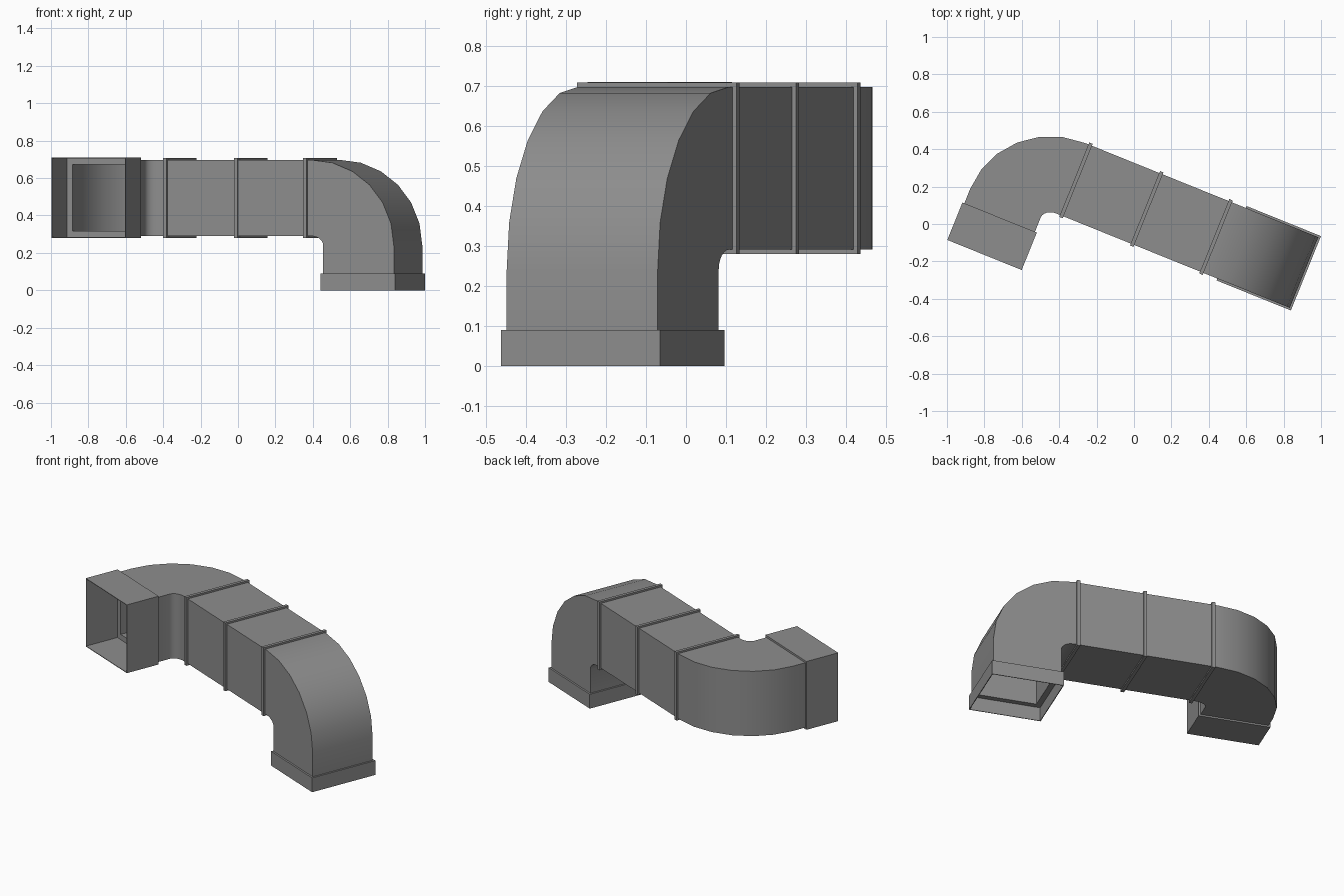
import bpy, bmesh, math
from mathutils import Matrix, Vector

if "Cube" in bpy.data.objects:
    bpy.data.objects.remove(bpy.data.objects["Cube"])

HALF, WALL = 0.2035, 0.026       # duct half width, wall thickness
HOLE = HALF - WALL               # half width of the opening
LIP = 0.2145                     # half width of flanges and collars
CV, CZ = 0.10, 0.494             # duct centre line
TURN = math.radians(-22)         # heading of the whole run

metal = bpy.data.materials.new("duct grey")
metal.diffuse_color = (0.27, 0.27, 0.27, 1)
metal.use_nodes = True
metal.node_tree.nodes["Principled BSDF"].inputs["Base Color"].default_value = metal.diffuse_color


def skin(name, rings, frame):
    """Join four-cornered rings into one closed hollow shell."""
    bm = bmesh.new()
    loops = [[bm.verts.new(frame @ Vector(p)) for p in r] for r in rings]
    for i, a in enumerate(loops):
        b = loops[(i + 1) % len(loops)]
        for k in range(4):
            m = (k + 1) % 4
            bm.faces.new((a[k], a[m], b[m], b[k]))
    bmesh.ops.recalc_face_normals(bm, faces=bm.faces)
    mesh = bpy.data.meshes.new(name)
    bm.to_mesh(mesh)
    bm.free()
    mesh.materials.append(metal)
    ob = bpy.data.objects.new(name, mesh)
    ob.rotation_euler.z = TURN
    bpy.context.collection.objects.link(ob)
    bpy.ops.object.select_all(action='DESELECT')
    ob.select_set(True)
    bpy.context.view_layer.objects.active = ob
    bpy.ops.object.shade_smooth_by_angle(angle=math.radians(30))
    return ob


def square(a, h):
    return [(a, -h, -h), (a, h, -h), (a, h, h), (a, -h, h)]


def square_tube(name, profile, frame):
    """Closed profile of (distance along, half width) swept round a square."""
    return skin(name, [square(a, h) for a, h in profile], frame)


def elbow_rings(t, length):
    """Cross-sections of a bend turning from the first axis to the second."""
    h = HALF - t
    pairs = [((0, -h), (0, h))]
    for k in range(7):
        s, c = math.sin(math.radians(15 * k)), math.cos(math.radians(15 * k))
        pairs.append(((0.03 + (0.4775 - t) * s, 0.254 - (0.4575 - t) * c),
                      (0.03 + (0.0705 + t) * s, 0.254 - (0.0505 + t) * c)))
    (oa, _), (ia, _) = pairs[-1]
    pairs.append(((oa, length), (ia, length)))
    return [[(*o, -h), (*i, -h), (*i, h), (*o, h)] for o, i in pairs]


def axes(origin, a, b, c):
    m = Matrix((a, b, c)).transposed().to_4x4()
    m.translation = Vector(origin)
    return m


def elbow(name, frame, length):
    skin(name, elbow_rings(0, length) + elbow_rings(WALL, length)[::-1], frame)


def collar(name, frame, length):
    w = LIP - 0.004
    square_tube(name, [(0, LIP), (length, LIP), (length, w),
                       (0.004, w), (0.004, HOLE), (0, HOLE)], frame)


X, Y, Z = Vector((1, 0, 0)), Vector((0, 1, 0)), Vector((0, 0, 1))
START, END = -0.375, 0.4325

# straight run with its three flanges
along = axes((0, CV, CZ), X, Y, Z)
square_tube("straight_duct", [(START, HALF), (END, HALF), (END, HOLE), (START, HOLE)], along)
for i, u in enumerate((START, 0.033, END)):
    square_tube(f"flange_{i + 1}", [(u - 0.01, LIP), (u + 0.01, LIP),
                                    (u + 0.01, HOLE), (u - 0.01, HOLE)], along)

# sideways bend with deep open collar
elbow("side_elbow", axes((START, CV, CZ), -X, -Y, Z), 0.337)
collar("side_collar", axes((-0.679, -0.237, 0.495), -Y, X, Z), 0.216)

# downward bend with shallow open collar on the ground
elbow("down_elbow", axes((END, CV, CZ), X, -Z, Y), 0.404)
collar("down_collar", axes((0.7365, CV, 0.09), -Z, X, Y), 0.09)
